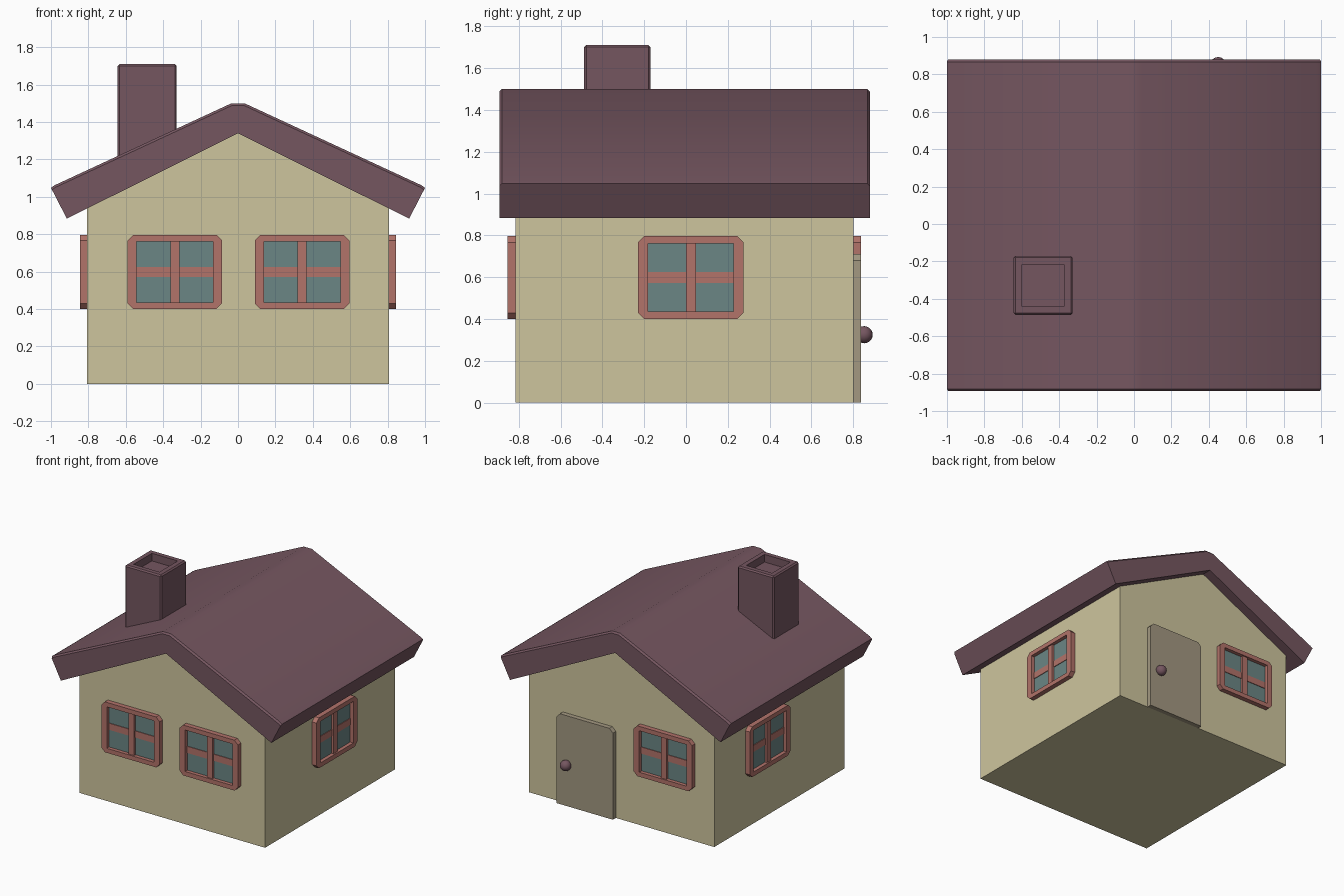
import bpy, bmesh, math
from mathutils import Matrix

if "Cube" in bpy.data.objects:
    bpy.data.objects.remove(bpy.data.objects["Cube"])


def srgb(r, g, b):
    f = lambda c: c / 12.92 if c <= 0.04045 else ((c + 0.055) / 1.055) ** 2.4
    return (f(r / 255), f(g / 255), f(b / 255), 1)


def material(name, *rgb):
    m = bpy.data.materials.new(name)
    m.diffuse_color = srgb(*rgb)
    m.use_nodes = True
    m.node_tree.nodes["Principled BSDF"].inputs["Base Color"].default_value = m.diffuse_color
    return m


CREAM = material("cream wall", 206, 197, 158)
PLUM = material("plum roof", 117, 86, 96)
ROSE = material("rose frame", 178, 115, 106)
TEAL = material("teal glass", 107, 134, 133)
TAUPE = material("taupe door", 163, 152, 129)


def finish(name, bm, mat, matrix=Matrix()):
    bmesh.ops.recalc_face_normals(bm, faces=bm.faces)
    me = bpy.data.meshes.new(name)
    bm.to_mesh(me)
    bm.free()
    me.materials.append(mat)
    ob = bpy.data.objects.new(name, me)
    ob.matrix_world = matrix
    bpy.context.collection.objects.link(ob)
    return ob


def prism(profile, y0, y1):
    """Extrude an (x, z) outline from y0 to y1."""
    bm = bmesh.new()
    f = bm.faces.new([bm.verts.new((x, y0, z)) for x, z in profile])
    new = bmesh.ops.extrude_face_region(bm, geom=[f])["geom"]
    bmesh.ops.translate(bm, vec=(0, y1 - y0, 0),
                        verts=[v for v in new if isinstance(v, bmesh.types.BMVert)])
    return bm


def box(x0, x1, y0, y1, z0, z1):
    return prism([(x0, z0), (x1, z0), (x1, z1), (x0, z1)], y0, y1)


# walls with gable ends, tops tucked into the roof
W = 0.806
finish("walls", prism([(-W, 0), (W, 0), (W, 0.97), (0, 1.37), (-W, 0.97)],
                      -0.815, 0.80), CREAM)

# roof slab with blunt ridge and eased rake edges
half = [(0.035, 1.5), (0.98, 1.062), (1.0, 1.048), (0.915, 0.883)]
outline = half + [(0, 1.34)] + [(-x, z) for x, z in reversed(half)]
bm = prism(outline, -0.893, 0.879)
rake = [e for e in bm.edges
        if abs(e.verts[0].co.y - e.verts[1].co.y) < 1e-4
        and all(v.co.z > 1.04 and abs(v.co.z - 1.34) > 1e-3 for v in e.verts)]
bmesh.ops.bevel(bm, geom=rake, offset=0.012, segments=1, affect='EDGES')
roof = finish("roof", bm, PLUM)

# chimney with a recessed flue
bm = box(-0.643, -0.328, -0.487, -0.17, 1.14, 1.71)
outer = [e for e in bm.edges if all(v.co.z > 1.7 for v in e.verts)
         or abs(e.verts[0].co.z - e.verts[1].co.z) > 0.1]
bmesh.ops.bevel(bm, geom=outer, offset=0.01, segments=1, affect='EDGES')
bmesh.ops.recalc_face_normals(bm, faces=bm.faces)
top = max(bm.faces, key=lambda f: f.calc_center_median().z)
bmesh.ops.inset_region(bm, faces=[top], thickness=0.05)
flue = bmesh.ops.extrude_discrete_faces(bm, faces=[top])["faces"][0]
bmesh.ops.translate(bm, vec=(0, 0, -0.06), verts=flue.verts)
finish("chimney", bm, PLUM)

# door with clipped top corners
finish("door", prism([(0.05, 0), (0.54, 0), (0.54, 0.68), (0.51, 0.71),
                      (0.08, 0.71), (0.05, 0.68)], 0.79, 0.837), TAUPE)

# round door knob
bm = bmesh.new()
bmesh.ops.create_uvsphere(bm, u_segments=16, v_segments=10, radius=0.041)
knob = finish("door_knob", bm, PLUM, Matrix.Translation((0.45, 0.852, 0.325)))


def window(name, x, y, angle):
    """Window centred at (x, y) on the wall surface, facing -y before turning."""
    m = Matrix.Translation((x, y, 0.598)) @ Matrix.Rotation(math.radians(angle), 4, 'Z')
    w, h, c, iw, ih = 0.253, 0.198, 0.03, 0.205, 0.163
    bm = bmesh.new()
    V = lambda px, pz: bm.verts.new((px, -0.038, pz))
    o = [V(*p) for p in [(-w, -h + c), (-w + c, -h), (w - c, -h), (w, -h + c),
                         (w, h - c), (w - c, h), (-w + c, h), (-w, h - c)]]
    n = [V(*p) for p in [(-iw, -ih), (iw, -ih), (iw, ih), (-iw, ih)]]
    for i in range(4):
        bm.faces.new((o[2 * i], o[2 * i + 1], n[i]))
        bm.faces.new((o[2 * i + 1], o[(2 * i + 2) % 8], n[(i + 1) % 4], n[i]))
    new = bmesh.ops.extrude_face_region(bm, geom=bm.faces[:])["geom"]
    bmesh.ops.translate(bm, vec=(0, 0.048, 0),
                        verts=[v for v in new if isinstance(v, bmesh.types.BMVert)])
    finish(name + "_frame", bm, ROSE, m)
    finish(name + "_glass", box(-iw, iw, -0.009, -0.001, -ih, ih), TEAL, m)
    finish(name + "_upright_bar", box(-0.024, 0.024, -0.027, 0, -ih, ih), ROSE, m)
    finish(name + "_cross_bar", box(-iw, iw, -0.014, 0, -0.026, 0.026), ROSE, m)


window("front_left_window", -0.338, -0.815, 0)
window("front_right_window", 0.343, -0.815, 0)
window("right_window", W, 0.023, 90)
window("left_window", -W, 0.16, -90)
window("back_window", -0.385, 0.80, 180)

# smooth the knob and the softly shaded roof
for ob, ang in ((knob, 60), (roof, 28)):
    bpy.ops.object.select_all(action='DESELECT')
    ob.select_set(True)
    bpy.context.view_layer.objects.active = ob
    bpy.ops.object.shade_smooth_by_angle(angle=math.radians(ang))
